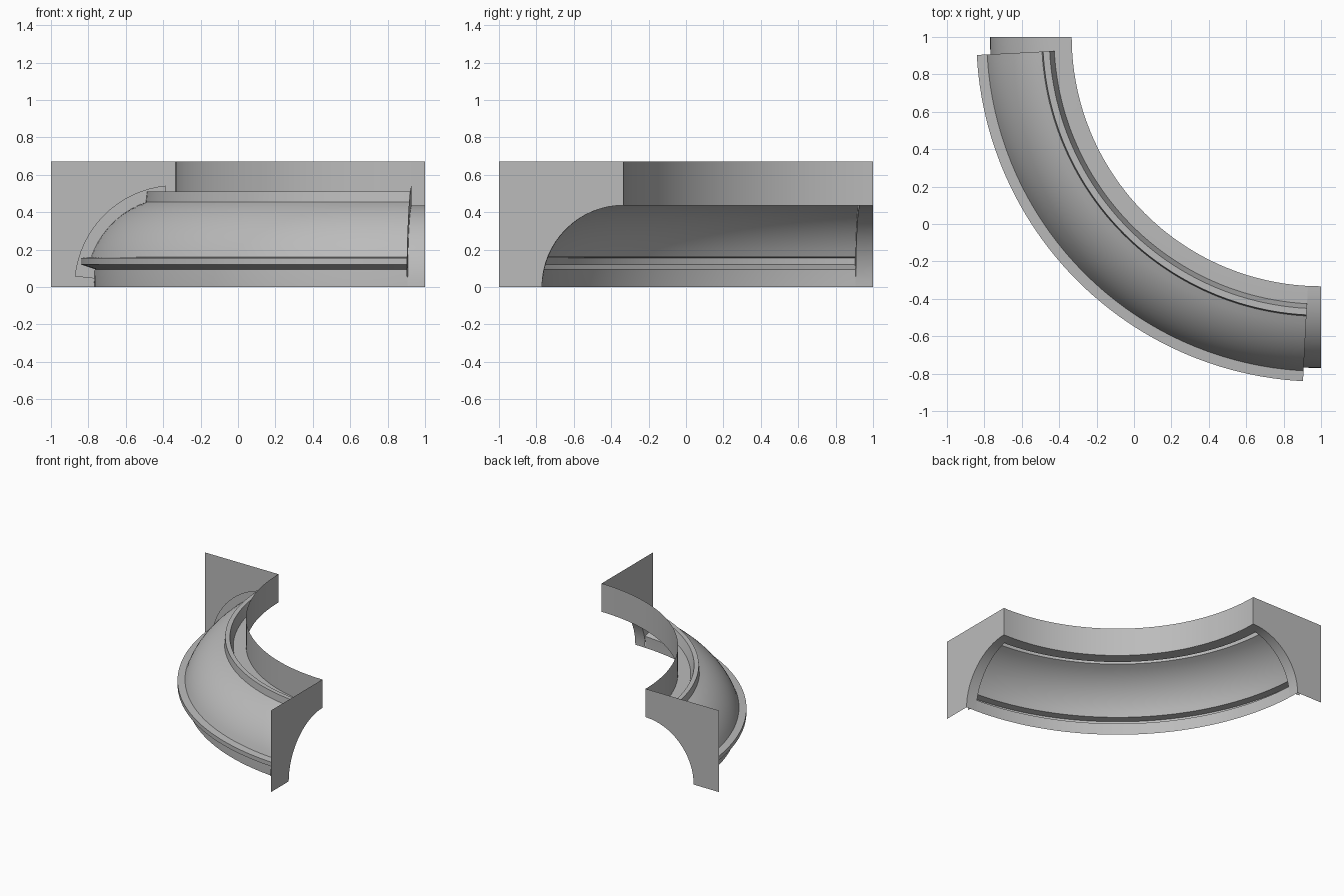
import bpy
from math import cos, sin, radians

cube = bpy.data.objects.get("Cube")
if cube:
    bpy.data.objects.remove(cube)

grey = bpy.data.materials.new("plain grey")
grey.use_nodes = True
COLOUR = (0.5, 0.5, 0.5, 1)
grey.diffuse_color = COLOUR
grey.node_tree.nodes["Principled BSDF"].inputs["Base Color"].default_value = COLOUR

INNER = 1.333            # plan radius of the inner wall, swept about (1, 1)
COVE, COVER, LIP = 0.437, 0.482, 0.545   # section radii
HEIGHT = 0.67
END = 3                  # angle covered by each end strip


def place(t, a, z):
    """Section point (a outward, z up) at sweep angle t in degrees."""
    r = INNER + a
    return (1 - r * cos(radians(t)), 1 - r * sin(radians(t)), z)


def arc(radius, start, stop, steps):
    angles = [radians(start + (stop - start) * i / steps) for i in range(steps + 1)]
    return [(radius * cos(v), radius * sin(v)) for v in angles]


def build(name, verts, faces):
    mesh = bpy.data.meshes.new(name)
    mesh.from_pydata(verts, [], faces)
    mesh.materials.append(grey)
    obj = bpy.data.objects.new(name, mesh)
    bpy.context.collection.objects.link(obj)
    bpy.ops.object.select_all(action='DESELECT')
    obj.select_set(True)
    bpy.context.view_layer.objects.active = obj
    bpy.ops.object.shade_smooth_by_angle(angle=radians(25))
    return obj


def sweep(name, profile, start, stop, steps):
    n = len(profile)
    verts = [place(start + (stop - start) * i / steps, a, z)
             for i in range(steps + 1) for a, z in profile]
    faces = [(i * n + j, (i + 1) * n + j, (i + 1) * n + j + 1, i * n + j + 1)
             for i in range(steps) for j in range(n - 1)]
    return build(name, verts, faces)


def flat(name, t, outline, flip):
    face = list(range(len(outline)))
    return build(name, [place(t, a, z) for a, z in outline],
                 [face[::-1] if flip else face])


# Inner wall above the cove
sweep("inner_wall", [(0, COVE), (0, HEIGHT)], 0, 90, 48)

# Curved cover with a hollow rail along each edge, mirrored about the diagonal
lower_rail = [(COVE, 0), (COVE, 0.045), (0.435, 0.095), (0.51, 0.12), (0.51, 0.155)]
upper_rail = [(z, a) for a, z in reversed(lower_rail)]
section = lower_rail + arc(COVER, 19.5, 70.5, 10) + upper_rail
sweep("curved_cover", section, END, 90 - END, 48)

# Cove strips, end flanges and square end plates
cove = arc(COVE, 0, 90, 16)
flange = arc(LIP, 6, 84, 16) + arc(COVE, 84, 6, 16)
width = 2 - INNER
plate = [(width, 0), (width, HEIGHT), (0, HEIGHT)] + cove[::-1]
for side, strip, cut, end in (("back", (0, END), END, 0),
                              ("left", (90 - END, 90), 90 - END, 90)):
    sweep(side + "_cove_strip", cove, *strip, 2)
    flat(side + "_flange", cut, flange, end == 0)
    flat(side + "_end_plate", end, plate, end == 90)
